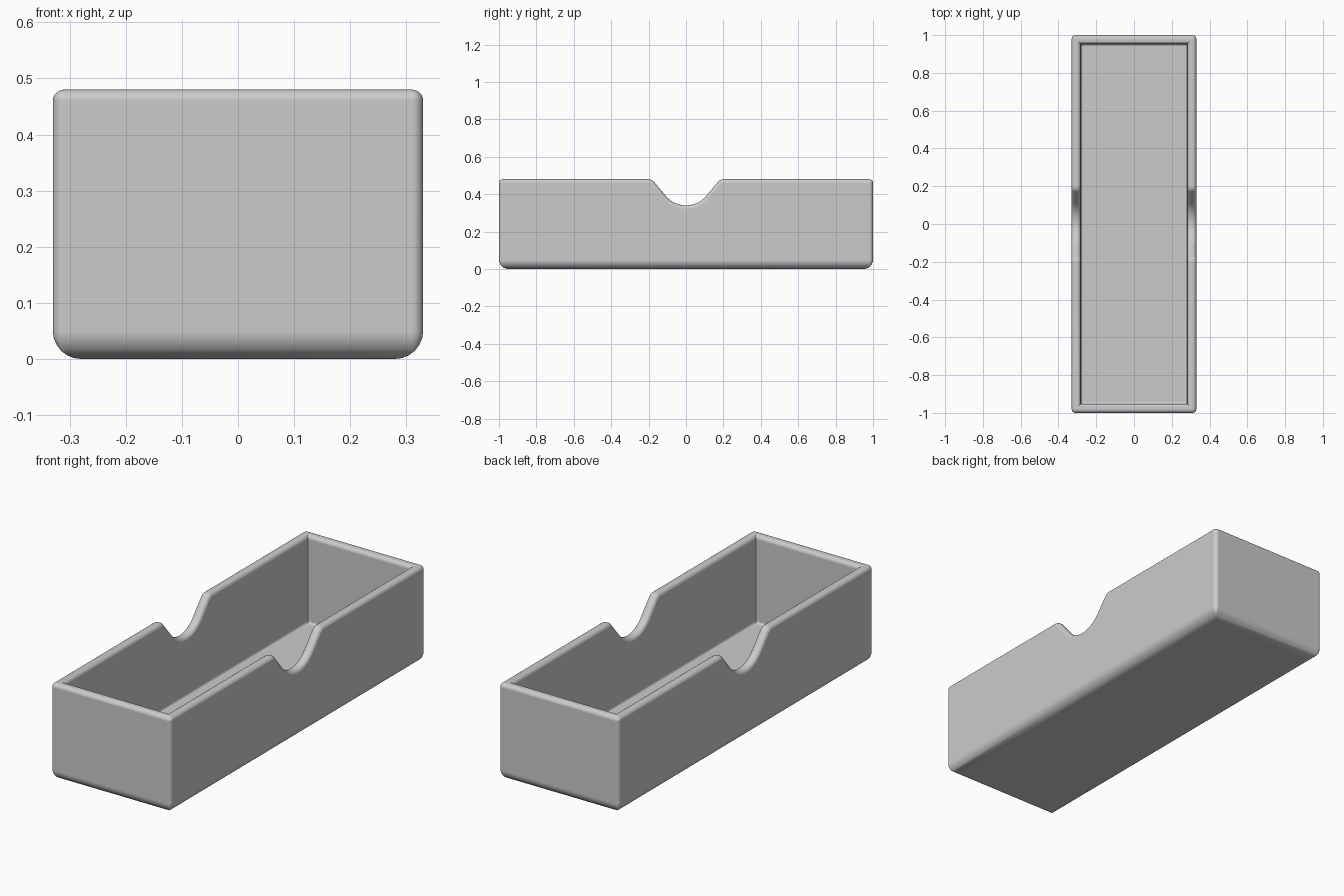
import bpy, bmesh
from math import sin, cos, tan, radians, pi

cube = bpy.data.objects.get("Cube")
if cube:
    bpy.data.objects.remove(cube, do_unlink=True)

HALF_X, HALF_Y, HEIGHT = 0.33, 1.0, 0.48
WALL, FLOOR = 0.048, 0.045
CORNER_R, BOTTOM_R, RIM_R, INNER_R = 0.02, 0.05, 0.02, 0.012
STEPS = 6

mat = bpy.data.materials.new("light_grey")
mat.use_nodes = True
colour = (0.6, 0.6, 0.6, 1)
mat.diffuse_color = colour
mat.node_tree.nodes["Principled BSDF"].inputs["Base Color"].default_value = colour


def quarter(n=STEPS):
    return [i / n * pi / 2 for i in range(n + 1)]


# Finger notch: points (y, z, normal y, normal z) from the dip out to the rim
def half_notch(radius=0.14, lip=0.04, slope=radians(50), n=10):
    pts = []
    for i in range(n + 1):
        a = slope * i / n
        pts.append((radius * sin(a), HEIGHT - radius * cos(a), -sin(a), cos(a)))
    # straight flank meets the rim here, then a rounded lip
    y_meet = radius * sin(slope) + radius * cos(slope) / tan(slope)
    y_end = y_meet + lip * tan(slope / 2)
    for i in range(n + 1):
        a = slope * (1 - i / n)
        pts.append((y_end - lip * sin(a), HEIGHT - lip + lip * cos(a), -sin(a), cos(a)))
    return pts


right_half = half_notch()
notch = [(-y, z, -ny, nz) for y, z, ny, nz in reversed(right_half[1:])] + right_half

# Wall section: (inset, height or None, drop below the rim)
section = [(BOTTOM_R * (1 - sin(a)), BOTTOM_R * (1 - cos(a)), 0) for a in quarter()]
section += [(RIM_R * (1 - cos(a)), None, RIM_R * (1 - sin(a))) for a in quarter()]
section += [(WALL - RIM_R * (1 - sin(a)), None, RIM_R * (1 - cos(a))) for a in quarter()]
section += [(WALL + INNER_R * (1 - cos(a)), FLOOR + INNER_R * (1 - sin(a)), 0)
            for a in quarter()]


# One closed loop around the tray at a given inset
def ring(inset, height, drop):
    r = max(CORNER_R - inset, 0)
    cx, cy = HALF_X - inset - r, HALF_Y - inset - r
    top = HEIGHT - drop if height is None else height
    loop = []

    def corner(sx, sy, start):
        for a in quarter():
            loop.append((sx * cx + r * cos(start + a), sy * cy + r * sin(start + a), top))

    def side(sx):
        for y, z, ny, nz in (notch if sx > 0 else reversed(notch)):
            if height is None:
                loop.append((sx * (HALF_X - inset), y - drop * ny, z - drop * nz))
            else:
                loop.append((sx * (HALF_X - inset), y, height))

    side(1)
    corner(1, 1, 0)
    corner(-1, 1, pi / 2)
    side(-1)
    corner(-1, -1, pi)
    corner(1, -1, 3 * pi / 2)
    return loop


# Tray body: bridge the loops, then close the underside and the floor
bm = bmesh.new()
rings = [[bm.verts.new(p) for p in ring(*s)] for s in section]
for low, high in zip(rings, rings[1:]):
    for i in range(len(low)):
        j = (i + 1) % len(low)
        bm.faces.new((low[i], low[j], high[j], high[i]))
bm.faces.new(list(reversed(rings[0])))
bm.faces.new(rings[-1])
bmesh.ops.remove_doubles(bm, verts=bm.verts, dist=0.00005)
bmesh.ops.recalc_face_normals(bm, faces=bm.faces)

mesh = bpy.data.meshes.new("tray_body")
bm.to_mesh(mesh)
bm.free()
mesh.materials.append(mat)
tray = bpy.data.objects.new("tray_body", mesh)
bpy.context.collection.objects.link(tray)

# Smooth fillets with flat walls
bpy.ops.object.select_all(action="DESELECT")
tray.select_set(True)
bpy.context.view_layer.objects.active = tray
bpy.ops.object.shade_smooth_by_angle(angle=radians(30))
weighted = tray.modifiers.new("flat_walls", "WEIGHTED_NORMAL")
weighted.keep_sharp = True
